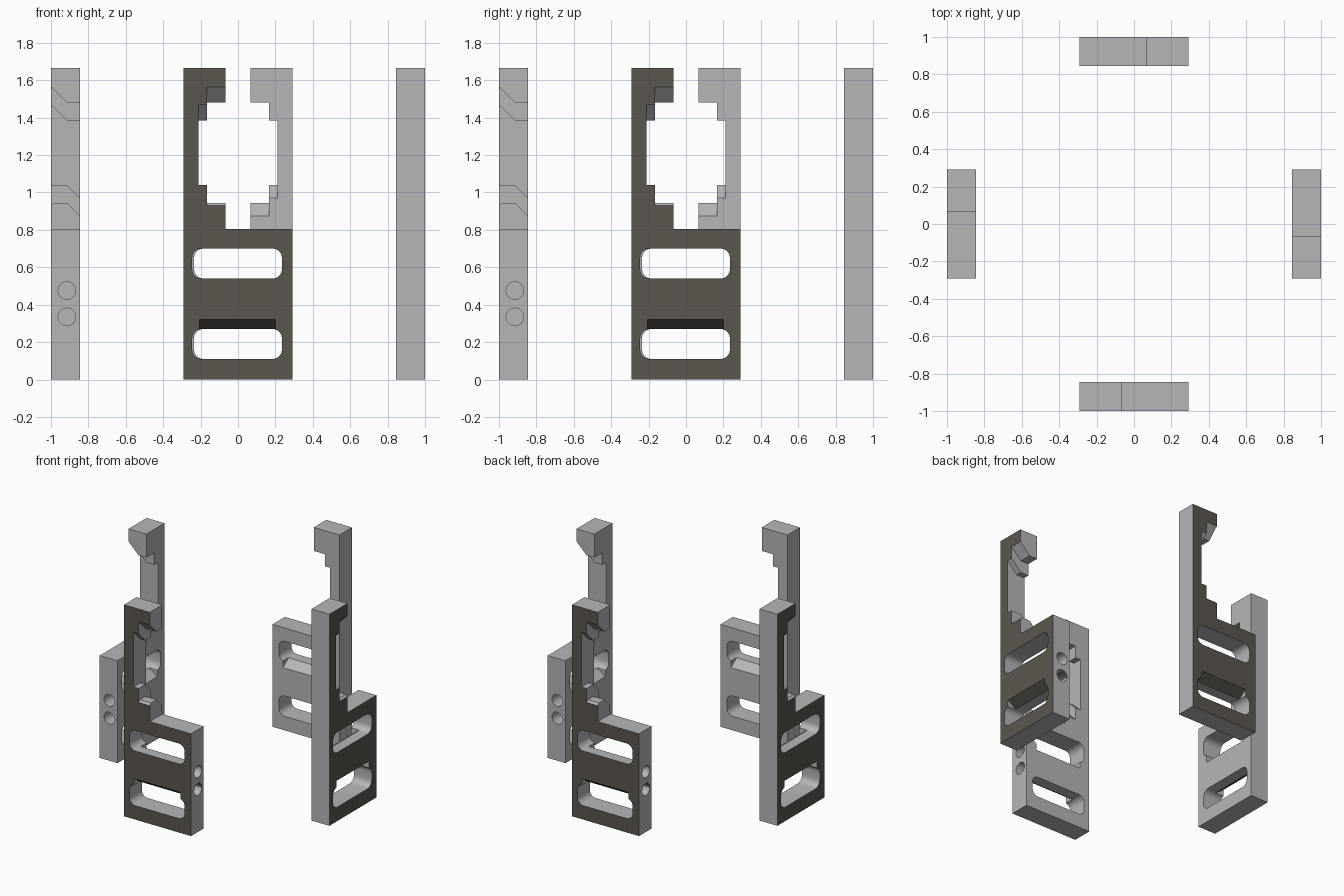
import bpy, bmesh, math
from mathutils import Vector

cube = bpy.data.objects.get("Cube")
if cube:
    bpy.data.objects.remove(cube, do_unlink=True)

OUT, DEPTH, TOP = -1.0, 0.155, 1.665   # outer plane, plate thickness, height
HALF = 0.292


def material(name, rgb):
    m = bpy.data.materials.new(name)
    m.use_nodes = True
    m.diffuse_color = (*rgb, 1)
    m.node_tree.nodes["Principled BSDF"].inputs["Base Color"].default_value = (*rgb, 1)
    return m


grey = material("light grey", (0.47, 0.47, 0.49))
brown = material("dark brown grey", (0.105, 0.095, 0.08))


def prism(name, points, sweep):
    """Extrude a planar loop of 3D points along a sweep vector."""
    bm = bmesh.new()
    face = bm.faces.new([bm.verts.new(p) for p in points])
    ext = bmesh.ops.extrude_face_region(bm, geom=[face])
    moved = [v for v in ext["geom"] if isinstance(v, bmesh.types.BMVert)]
    bmesh.ops.translate(bm, verts=moved, vec=sweep)
    bmesh.ops.recalc_face_normals(bm, faces=bm.faces)
    mesh = bpy.data.meshes.new(name)
    bm.to_mesh(mesh)
    bm.free()
    obj = bpy.data.objects.new(name, mesh)
    bpy.context.collection.objects.link(obj)
    return obj


def across(name, x0, x1, profile):
    """Prism running along x from a (depth, z) profile."""
    return prism(name, [(x0, OUT + d, z) for d, z in profile], Vector((x1 - x0, 0, 0)))


def rect(z0, z1, d0=-0.05, d1=0.2):
    return [(d0, z0), (d1, z0), (d1, z1), (d0, z1)]


def slot(zc, w=0.24, h=0.08, r=0.05, steps=6):
    """Rounded rectangle running through the plate."""
    pts = []
    for q, (sx, sz) in enumerate([(1, 1), (-1, 1), (-1, -1), (1, -1)]):
        for i in range(steps + 1):
            a = math.pi / 2 * (q + i / steps)
            pts.append((-0.005 + sx * (w - r) + r * math.cos(a), OUT - 0.05,
                        zc + sz * (h - r) + r * math.sin(a)))
    return prism("slot_cutter", pts, Vector((0, 0.3, 0)))


def bolt_hole(z, r=0.047, n=24):
    """Blind hole in the end of the lower block."""
    ring = [(0.06, OUT + 0.085 + r * math.cos(2 * math.pi * i / n),
             z + r * math.sin(2 * math.pi * i / n)) for i in range(n)]
    return prism("hole_cutter", ring, Vector((0.3, 0, 0)))


# Plate blank
plate = across("front_plate", -HALF, HALF, rect(0, TOP, 0, DEPTH))

# Stepped jaw opening with sloped ledges
outer_jaw = [(-0.05, 0.93), (0, 0.93), (0.015, 0.945), (0.085, 0.945), (0.2, 0.83),
             (0.2, 1.48), (0.085, 1.48), (-0.05, 1.615)]
inner_jaw = [(-0.05, 1.04), (0.085, 1.04), (0.2, 0.925),
             (0.2, 1.385), (0.085, 1.385), (-0.05, 1.52)]

# Sloped slot lips, the second one a half-turn copy on the inner side
lip = [(-0.02, 0.25), (-0.02, 0.334), (0.07, 0.27), (0.07, 0.25)]
lip_inside = [(DEPTH - d, 0.81 - z) for d, z in lip]

cutters = [
    across("side_cutter", -0.068, 0.5, rect(0.805, 2)),
    across("outer_jaw_cutter", -0.165, 0.45, outer_jaw),
    across("inner_jaw_cutter", -0.21, 0.4, inner_jaw),
    slot(0.19), slot(0.62),
    across("lip_cutter", -0.205, 0.2, lip),
    across("lip_cutter", -0.205, 0.2, lip_inside),
    bolt_hole(0.475), bolt_hole(0.335),
]

for cutter in cutters:
    cutter.hide_render = True
    mod = plate.modifiers.new("cut", 'BOOLEAN')
    mod.operation = 'DIFFERENCE'
    mod.solver = 'EXACT'
    mod.object = cutter
    bpy.context.view_layer.update()
    graph = bpy.context.evaluated_depsgraph_get()
    result = bpy.data.meshes.new_from_object(plate.evaluated_get(graph))
    plate.modifiers.clear()
    plate.data = result
    bpy.data.objects.remove(cutter, do_unlink=True)

# Outer face and its lip are dark, all the rest is light
mesh = plate.data
mesh.name = "plate"
mesh.materials.clear()
mesh.materials.append(grey)
mesh.materials.append(brown)
for p in mesh.polygons:
    face_out = p.normal.y < -0.99 and p.center.y < OUT + 0.01
    lip_face = p.normal.y < -0.3 and p.normal.z < -0.1 and p.center.z < 0.4
    p.material_index = 1 if face_out or lip_face else 0

bpy.ops.object.select_all(action='DESELECT')
plate.select_set(True)
bpy.context.view_layer.objects.active = plate
bpy.ops.object.shade_smooth_by_angle(angle=math.radians(30))

# Four plates arranged around the centre
for k, name in enumerate(["left_plate", "back_plate", "right_plate"], 1):
    other = plate.copy()
    other.name = name
    other.rotation_euler.z = k * math.pi / 2
    bpy.context.collection.objects.link(other)
